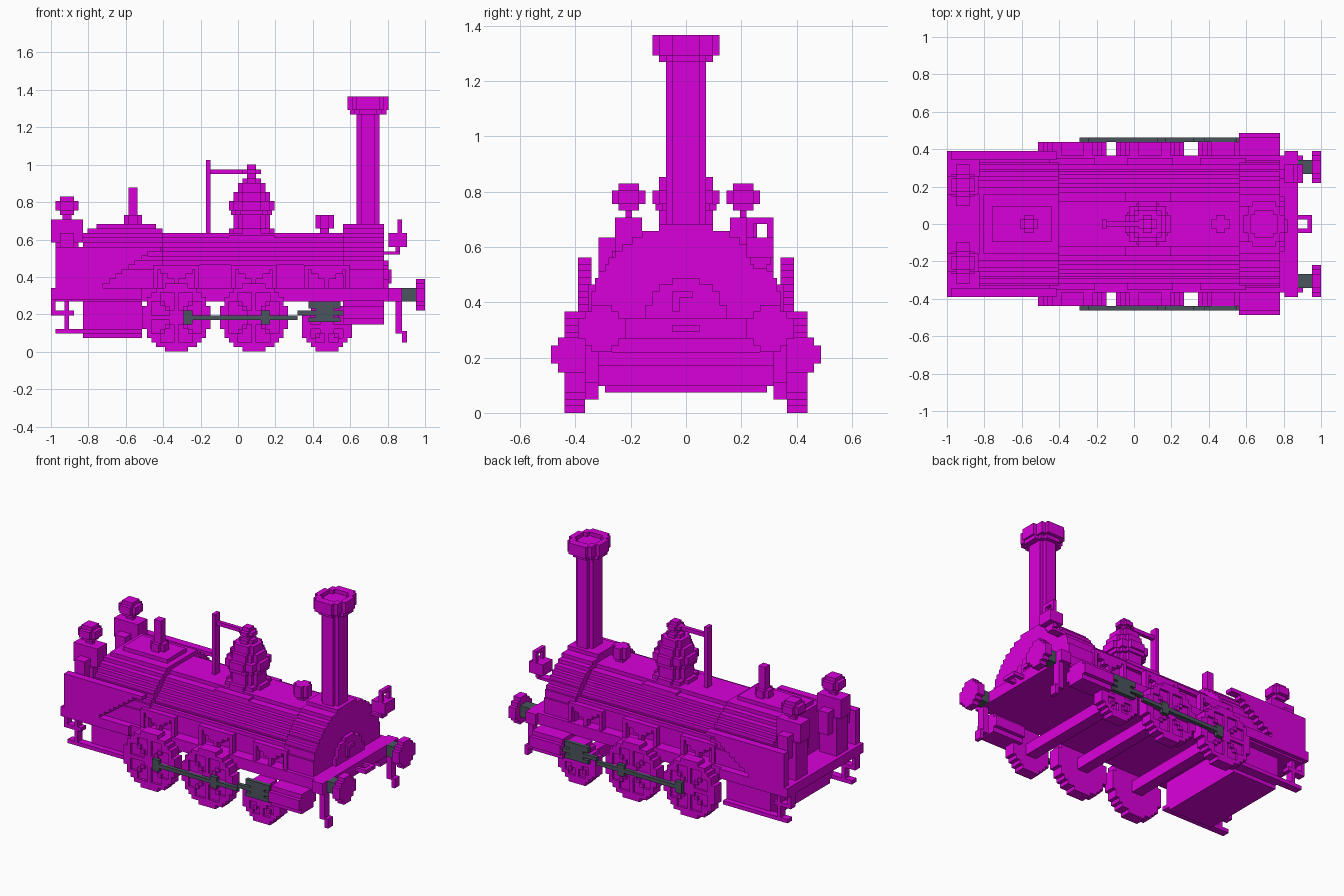
import bpy, bmesh, math
from mathutils import Vector

if "Cube" in bpy.data.objects:
    bpy.data.objects.remove(bpy.data.objects["Cube"])

U = 2 / 82  # size of one block


def material(name, rgb):
    m = bpy.data.materials.new(name)
    m.use_nodes = True
    m.diffuse_color = (*rgb, 1)
    m.node_tree.nodes["Principled BSDF"].inputs["Base Color"].default_value = (*rgb, 1)
    return m


MAGENTA = material("magenta", (0.7, 0.0, 0.7))
GREY = material("slate_grey", (0.07, 0.09, 0.11))


def place(axis, a, b, d):
    return Vector({"x": (d, a, b), "y": (a, d, b), "z": (a, b, d)}[axis]) * U


def add_prism(bm, pts, axis, d0, d1):
    lo = [bm.verts.new(place(axis, a, b, d0)) for a, b in pts]
    hi = [bm.verts.new(place(axis, a, b, d1)) for a, b in pts]
    bm.faces.new(lo)
    bm.faces.new(hi[::-1])
    n = len(pts)
    for i in range(n):
        j = (i + 1) % n
        bm.faces.new((lo[i], lo[j], hi[j], hi[i]))


def make(name, prisms, mat=MAGENTA):
    """Object from a list of (outline, axis, start, end)."""
    bm = bmesh.new()
    for p in prisms:
        add_prism(bm, *p)
    bmesh.ops.recalc_face_normals(bm, faces=bm.faces[:])
    me = bpy.data.meshes.new(name)
    bm.to_mesh(me)
    bm.free()
    me.materials.append(mat)
    ob = bpy.data.objects.new(name, me)
    bpy.context.collection.objects.link(ob)


def box(x0, x1, y0, y1, z0, z1):
    return ([(x0, y0), (x1, y0), (x1, y1), (x0, y1)], "z", z0, z1)


def rows(bands, ca=0):
    """Symmetric stepped outline from (bottom, top, half width) bands."""
    right = [(ca + h, b) for b0, b1, h in bands for b in (b0, b1)]
    left = [(ca - h, b) for b0, b1, h in bands for b in (b0, b1)]
    return right + left[::-1]


def disc(d, ca, cb, axis, d0, d1):
    """Blocky disc of diameter d."""
    r, bands = d / 2, []
    for i in range(d):
        h = sum((j + .5 - r) ** 2 + (i + .5 - r) ** 2 <= r * r for j in range(d)) / 2
        b = cb - r + i
        if bands and bands[-1][2] == h:
            bands[-1] = (bands[-1][0], b + 1, h)
        else:
            bands.append((b, b + 1, h))
    return (rows(bands, ca), axis, d0, d1)


def cells(d, ca, cb, axis, d0, d1, keep):
    """Runs of blocks inside a disc where keep(a, b) is true."""
    r, out = d / 2, []
    for i in range(d):
        start = None
        for j in range(d + 1):
            a, b = j + .5 - r, i + .5 - r
            on = j < d and math.hypot(a, b) <= r and keep(a, b)
            if on and start is None:
                start = j
            if not on and start is not None:
                x0, x1, z0 = ca - r + start, ca - r + j, cb - r + i
                out.append(([(x0, z0), (x1, z0), (x1, z0 + 1), (x0, z0 + 1)], axis, d0, d1))
                start = None
    return out


def both(name, fn, mat=MAGENTA):
    for s, side in ((-1, "right"), (1, "left")):
        make(f"{name}_{side}", fn(s), mat)


# Frame, deck and end beams
make("deck", [box(-40, 33, -15, 15, 11, 14), box(-41, -21, -16, 16, 11.5, 14)])
make("front_beam", [box(33, 36, -16, 16, 11, 14)])
make("ash_pan", [box(-34, -21, -12, 12, 3, 4), box(-34, -21, -13, 13, 4, 11)])

# Boiler, firebox and smokebox as stepped arches
boiler = [(14, 19, 12), (19, 20, 11.5), (20, 21, 11), (21, 22, 10), (22, 23, 9),
          (23, 24, 8), (24, 25, 7), (25, 26, 5)]
wide = [(14, 18, 14), (18, 20, 13.5), (20, 21, 13), (21, 22, 12), (22, 23, 11.5), (23, 24, 10.5),
        (24, 25, 9.5), (25, 26, 8), (26, 27, 6.5), (27, 28, 4)]
make("boiler", [(rows(boiler), "x", -18, 24)])
make("firebox", [(rows(wide), "x", -31, -18), (rows(wide[:-1]), "x", -33, -31),
                 (rows(wide[:-2]), "x", -34, -33), (rows(wide[:-1]), "x", -18, -16.5)])
make("smokebox", [(rows(wide), "x", 23, 32)])
make("smokebox_door", [(rows([(14, 16, 6), (16, 18, 5), (18, 19, 4), (19, 20, 2)]), "x", 32, 33),
                       box(33, 33.6, -2, -1, 15, 17), box(33, 33.6, -2, 1, 17, 18)])
both("boiler_rail", lambda s: [box(-17, 23, s * 12.5 - .5, s * 12.5 + .5, 19, 20)])

# Chimney with a hollow octagonal cap
make("chimney", [(rows([(-3, -2, 1.5), (-2, 2, 2.5), (2, 3, 1.5)], 28.5), "z", 27, 52)])
cap = [(-5, -4, 2.5), (-4, -2, 3.5), (-2, 2, 4.5), (2, 4, 3.5), (4, 5, 2.5)]
rim = [box(28.5 + s * h, 28.5 + s * (h - 1.5), b0, b1, 55, 56) for b0, b1, h in cap for s in (-1, 1)]
make("chimney_cap", [disc(8, 28.5, 0, "z", 52, 53), (rows(cap, 28.5), "z", 53, 55)] + rim
     + [box(26, 31, y - .5, y + .5, 55, 56) for y in (-4.5, -3.5, 3.5, 4.5)])

# Steam dome, safety valve lever and small fittings
dome = [(10, 26, 27), (8, 27, 30), (9, 30, 31), (10, 31, 33), (8, 33, 35), (6, 35, 37),
        (4, 37, 38), (2, 38, 39), (4, 39, 40), (2, 40, 41)]
make("steam_dome", [disc(d, 3, 0, "z", a, b) for d, a, b in dome])
make("dome_saddle", [box(-2, 8, -7, 7, 24, 25.5)])
make("valve_lever", [box(-7, -6, -1, 1, 26, 42), box(-6, 5, -.5, .5, 39, 40)])
make("filler_cap", [box(18, 20, -1, 1, 26, 27), disc(4, 19, 0, "z", 27, 30)])
make("whistle", [disc(4, -23, 0, "z", 28, 30), box(-24, -22, -1, 1, 30, 36)])

# Cab side panels with a stepped sloping front edge
edge = [(-31 + 1.4 * (k + e), 13 + k) for k in range(1, 10) for e in (-1, 0)]
panel = [(-40, 13), (-31, 13)] + edge + [(-17, 22), (-17, 23), (-40, 23)]
both("cab_panel", lambda s: [(panel, "y", s * 14, s * 16)])


# Crew figures
def crew(s):
    y = 8.5 * s
    return [box(-40, -35, y - 2.5, y + 2.5, 14, 24), box(-41, -34, y - 2, y + 2, 24, 29),
            box(-39, -36, y - 4.5, y + 4.5, 20, 26), box(-38.5, -36.5, y - .5, y + .5, 29, 30),
            disc(5, -37.5, y, "z", 31, 33), disc(3, -37.5, y, "z", 30, 34)]


both("crew_member", crew)

# Spoked wheels and axles
for name, d, cx in (("rear", 15, -13.5), ("middle", 15, 3.5), ("front", 11, 19.5)):
    def rim_or_spoke(a, b, r=d / 2):
        rad, ang = math.hypot(a, b), math.atan2(b, a) / (math.pi / 4)
        return rad > r - 1.6 or rad < 1.6 or abs(ang - round(ang)) * rad * .785 < .55

    both(name + "_wheel", lambda s: [disc(d, cx, d / 2, "y", s * 15, s * 17.4)]
         + cells(d, cx, d / 2, "y", s * 17.4, s * 18, rim_or_spoke))
    make(name + "_axle", [box(cx - 1.5, cx + 1.5, -15, 15, d / 2 - 1.5, d / 2 + 1.5)])
    # Leaf spring on hangers above the wheel
    both(name + "_spring", lambda s: [
        (rows([(16, 17, 2), (17, 18, 3.5), (18, 19, 5)], cx), "y", s * 13, s * 14.5)]
        + [box(cx + dx - .5, cx + dx + .5, s * 13.75 - .75, s * 13.75 + .75, 14, top)
           for dx, top in ((-4.5, 18), (0, 16), (4.5, 18))])

# Coupling rods with crank blocks and notched crossheads
rod_blocks = ((-12, 13, 7, 8), (-12, -10, 6, 9), (5, 7, 6, 9), (13, 23, 8, 9),
              (15.5, 22.5, 9.5, 11), (17, 21, 7.5, 9.5), (15.5, 22.5, 6.5, 7.5))
both("coupling_rod", lambda s: [box(x0, x1, s * 18.5 - .5, s * 18.5 + .5, z0, z1)
                                for x0, x1, z0, z1 in rod_blocks], GREY)

# Steam cylinders
cylinder = [(6, 7.3, 2.5), (7.3, 10, 3.5), (10, 11.2, 2.5)]
both("cylinder", lambda s: [(rows(cylinder, s * 16.5), "x", 23, 32)])

# Buffers, front guards and rear steps
both("buffer_stem", lambda s: [box(36, 39, s * 12.5 - 1.5, s * 12.5 + 1.5, 11, 14)], GREY)
both("buffer_head", lambda s: [disc(7, s * 12.5, 12.5, "x", 39, 41)])
both("rail_guard", lambda s: [box(34.5, 36, s * 14 - 1, s * 14 + 1, 4, 11),
                              box(36, 37, s * 14 - 1, s * 14 + 1, 2, 4.5)])
both("rear_step", lambda s: [box(-38, -37, s * 13.5 - 1, s * 13.5 + 1, 4, 11.5),
                             box(-40, -21, s * 13.5 - 1, s * 13.5 + 1, 4, 5),
                             box(-41, -36, s * 13.5 - 1, s * 13.5 + 1, 8, 9),
                             box(-41, -40, s * 13.5 - 1, s * 13.5 + 1, 8, 12)])

# Coupling loop and the single front lamp
make("coupling_loop", [box(36, 39, -2, -1, 12, 13), box(36, 39, 1, 2, 12, 13),
                       box(38, 39, -1, 1, 12, 13)])
make("front_lamp", [box(33, 37, 9, 13, 23, 26), box(34.5, 35.5, 9.5, 12.5, 22, 23),
                    box(31, 35.5, 10, 12, 21.3, 22), box(35, 36, 9, 10, 26, 29),
                    box(35, 36, 12, 13, 26, 29), box(35, 36, 10, 12, 28, 29)])
